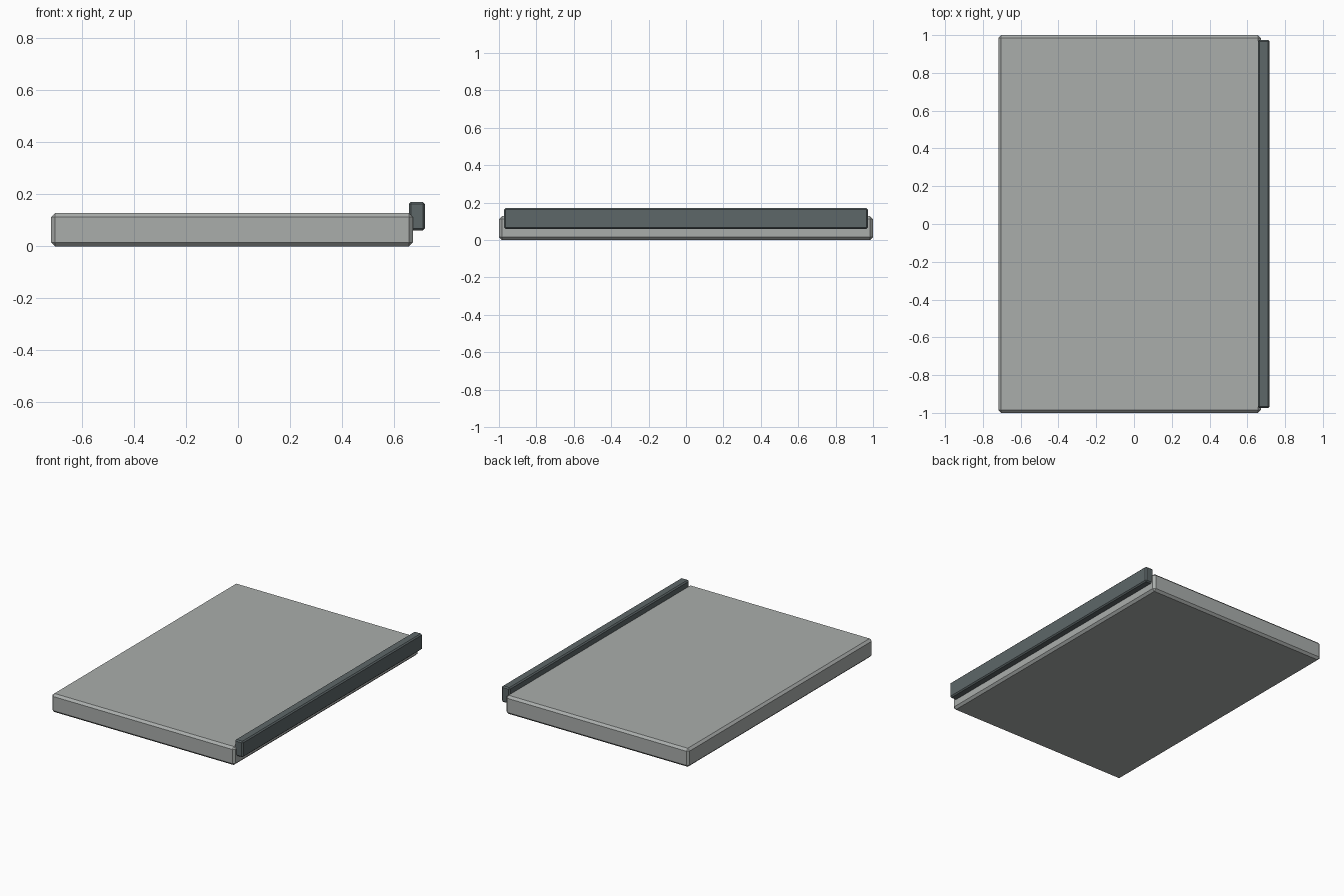
import bpy

if "Cube" in bpy.data.objects:
    bpy.data.objects.remove(bpy.data.objects["Cube"])


def material(name, rgb):
    m = bpy.data.materials.new(name)
    m.diffuse_color = (*rgb, 1.0)
    m.use_nodes = True
    m.node_tree.nodes["Principled BSDF"].inputs["Base Color"].default_value = m.diffuse_color
    return m


def chamfered_box(name, lo, hi, chamfer, mat):
    """Box between two corners with a flat chamfer on every edge."""
    centre = [(a + b) / 2 for a, b in zip(lo, hi)]
    bpy.ops.mesh.primitive_cube_add(size=1, location=centre)
    ob = bpy.context.object
    ob.name = name
    ob.scale = [b - a for a, b in zip(lo, hi)]
    bpy.ops.object.transform_apply(location=False, rotation=False, scale=True)
    bev = ob.modifiers.new("chamfer", 'BEVEL')
    bev.width = chamfer
    bev.segments = 1
    ob.data.materials.append(mat)
    return ob


light_grey = material("light grey", (0.40, 0.42, 0.41))
dark_slate = material("dark slate", (0.11, 0.135, 0.14))

# Flat slab
chamfered_box("slab", (-0.718, -1.0, 0.0), (0.672, 1.0, 0.127), 0.015, light_grey)
# Raised rail along the right edge
chamfered_box("edge_rail", (0.656, -0.974, 0.06), (0.718, 0.974, 0.17), 0.008, dark_slate)
